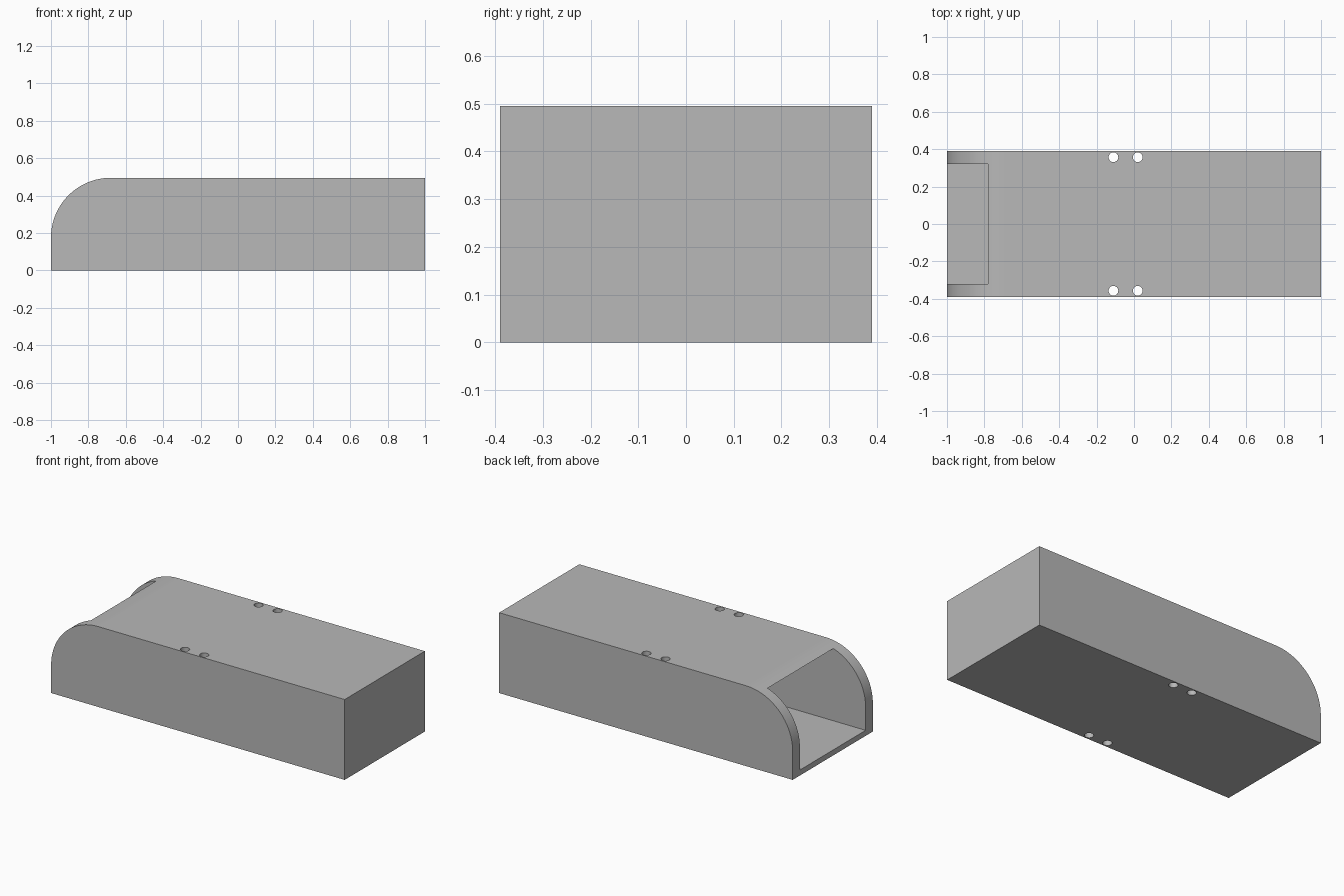
import bpy
import bmesh
from math import sin, cos, pi, radians

cube = bpy.data.objects.get("Cube")
if cube:
    bpy.data.objects.remove(cube, do_unlink=True)

HALF_LENGTH, HALF_WIDTH, HEIGHT = 1.0, 0.39, 0.495
NOSE_RADIUS = 0.32
CAVITY_HALF_WIDTH, WALL = 0.32, 0.07
FLOOR_Z, ROOF_Z = 0.034, 0.479

grey = bpy.data.materials.new("plain grey")
grey.use_nodes = True
grey.diffuse_color = (0.48, 0.48, 0.48, 1)
grey.node_tree.nodes["Principled BSDF"].inputs["Base Color"].default_value = (0.48, 0.48, 0.48, 1)


def extrude_profile(name, points, half_width):
    """Extrude a side profile of (x, z) points across y."""
    bm = bmesh.new()
    face = bm.faces.new([bm.verts.new((x, -half_width, z)) for x, z in points])
    result = bmesh.ops.extrude_face_region(bm, geom=[face])
    verts = [v for v in result["geom"] if isinstance(v, bmesh.types.BMVert)]
    bmesh.ops.translate(bm, vec=(0, 2 * half_width, 0), verts=verts)
    bmesh.ops.recalc_face_normals(bm, faces=bm.faces)
    mesh = bpy.data.meshes.new(name)
    bm.to_mesh(mesh)
    bm.free()
    obj = bpy.data.objects.new(name, mesh)
    bpy.context.collection.objects.link(obj)
    mesh.materials.append(grey)
    return obj


def cut(target, cutter):
    """Subtract the cutter from the target and discard it."""
    cutter.hide_render = True
    bpy.ops.object.select_all(action="DESELECT")
    target.select_set(True)
    bpy.context.view_layer.objects.active = target
    mod = target.modifiers.new("cut", "BOOLEAN")
    mod.operation = "DIFFERENCE"
    mod.solver = "EXACT"
    mod.object = cutter
    bpy.ops.object.modifier_apply(modifier=mod.name)
    bpy.data.objects.remove(cutter, do_unlink=True)


# Housing with a rounded upper edge at the open end
STEPS = 32
arc = []
for i in range(STEPS + 1):
    a = pi / 2 * i / STEPS
    arc.append((-HALF_LENGTH + NOSE_RADIUS * (1 - cos(a)),
                HEIGHT - NOSE_RADIUS * (1 - sin(a))))
profile = [(HALF_LENGTH, 0), (-HALF_LENGTH, 0)] + arc + [(HALF_LENGTH, HEIGHT)]
housing = extrude_profile("housing", profile, HALF_WIDTH)

# Deep cavity, open through the rounded end
inner_end = HALF_LENGTH - WALL
outer_end = -HALF_LENGTH - 0.1
cavity = extrude_profile("cavity_cutter", [
    (outer_end, FLOOR_Z), (inner_end, FLOOR_Z),
    (inner_end, ROOF_Z), (outer_end, ROOF_Z)], CAVITY_HALF_WIDTH)
cut(housing, cavity)

# Pairs of vertical holes through both side walls
for side in (-1, 1):
    for x in (-0.11, 0.02):
        bpy.ops.mesh.primitive_cylinder_add(
            vertices=32, radius=0.026, depth=1, location=(x, side * 0.357, HEIGHT / 2))
        drill = bpy.context.object
        drill.name = "hole_cutter"
        drill.data.materials.append(grey)
        cut(housing, drill)

bpy.ops.object.select_all(action="DESELECT")
housing.select_set(True)
bpy.context.view_layer.objects.active = housing
bpy.ops.object.shade_smooth_by_angle(angle=radians(30))
